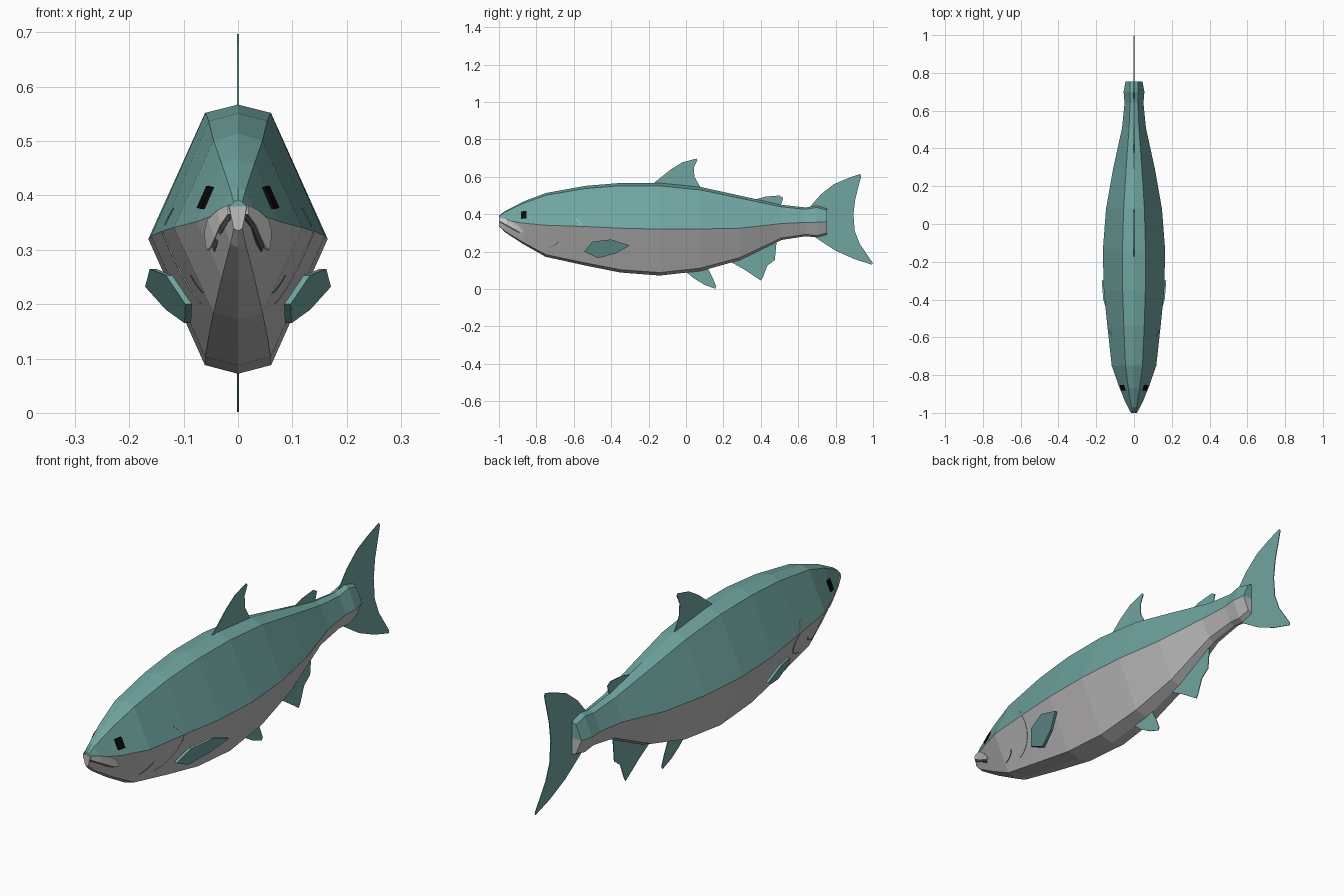
import bpy, bmesh, math
from mathutils import Vector

if "Cube" in bpy.data.objects:
    bpy.data.objects.remove(bpy.data.objects["Cube"])


def material(name, r, g, b):
    m = bpy.data.materials.new(name)
    m.diffuse_color = (r, g, b, 1)
    m.use_nodes = True
    m.node_tree.nodes["Principled BSDF"].inputs["Base Color"].default_value = m.diffuse_color
    return m


TEAL = material("teal", 0.16, 0.375, 0.35)
SILVER = material("silver grey", 0.52, 0.51, 0.51)
WHITE = material("pale white", 0.88, 0.88, 0.87)
DARK = material("mouth grey", 0.10, 0.10, 0.10)
BLACK = material("eye black", 0.003, 0.003, 0.003)

# Body stations: y, top, bottom, side line height, half width, ridge half width, ridge drop
STATIONS = [
    (-1.00, 0.392, 0.335, 0.380, 0.016, 0.008, 0.004),
    (-0.97, 0.415, 0.305, 0.368, 0.032, 0.014, 0.005),
    (-0.87, 0.467, 0.240, 0.352, 0.076, 0.030, 0.009),
    (-0.75, 0.513, 0.172, 0.341, 0.118, 0.045, 0.012),
    (-0.54, 0.551, 0.126, 0.334, 0.141, 0.054, 0.014),
    (-0.35, 0.567, 0.088, 0.325, 0.160, 0.060, 0.015),
    (-0.14, 0.567, 0.072, 0.320, 0.165, 0.061, 0.016),
    (0.08, 0.545, 0.096, 0.321, 0.148, 0.055, 0.016),
    (0.29, 0.499, 0.155, 0.325, 0.111, 0.042, 0.014),
    (0.51, 0.450, 0.262, 0.350, 0.063, 0.026, 0.011),
    (0.64, 0.436, 0.282, 0.356, 0.050, 0.021, 0.010),
    (0.70, 0.446, 0.276, 0.357, 0.055, 0.022, 0.010),
    (0.755, 0.430, 0.290, 0.360, 0.045, 0.020, 0.010),
]


def finish(name, bm, mats):
    bmesh.ops.recalc_face_normals(bm, faces=bm.faces)
    me = bpy.data.meshes.new(name)
    bm.to_mesh(me)
    bm.free()
    for m in mats:
        me.materials.append(m)
    ob = bpy.data.objects.new(name, me)
    bpy.context.collection.objects.link(ob)
    return ob


def half_profile(s):
    y, top, bot, mid, w, r, d = s
    return [(0, top), (r, top - d), (w, mid), (r, bot + d), (0, bot)]


def surface_x(y, z):
    """Half width of the body at a given length and height."""
    y = min(max(y, STATIONS[0][0]), STATIONS[-1][0])
    for a, b in zip(STATIONS, STATIONS[1:]):
        if a[0] <= y <= b[0]:
            t = (y - a[0]) / (b[0] - a[0])
            s = [p + (q - p) * t for p, q in zip(a, b)]
            break
    prof = half_profile(s)
    for (x0, z0), (x1, z1) in zip(prof, prof[1:]):
        if z1 <= z <= z0:
            return x0 + (x1 - x0) * (z0 - z) / (z0 - z1)
    return 0.0


# Body: lofted eight-sided rings, teal back and silver belly
bm = bmesh.new()
rings = []
for s in STATIONS:
    p = half_profile(s)
    ring = p + [(-x, z) for x, z in p[3:0:-1]]
    rings.append([bm.verts.new((x, s[0], z)) for x, z in ring])
for a, b in zip(rings, rings[1:]):
    for i in range(8):
        j = (i + 1) % 8
        f = bm.faces.new((a[i], a[j], b[j], b[i]))
        f.material_index = 0 if i in (0, 1, 6, 7) else 1
for ring, lower in ((rings[0], 1), (rings[-1], 1)):
    bm.faces.new([ring[i] for i in (6, 7, 0, 1, 2)])
    bm.faces.new([ring[i] for i in (2, 3, 4, 5, 6)]).material_index = lower
finish("body", bm, [TEAL, SILVER])


# Fins: flat outlines in y and z, placed by a function that gives x
def fin(name, outline, thick=0.003, place=lambda y, z: 0.0, mirror=False):
    bm = bmesh.new()
    sides = []
    for dx in (-thick / 2, thick / 2):
        sides.append([bm.verts.new((place(y, z) + dx, y, z)) for y, z in outline])
    a, b = sides
    bm.faces.new(a)
    bm.faces.new(b[::-1])
    n = len(outline)
    for i in range(n):
        j = (i + 1) % n
        bm.faces.new((a[i], b[i], b[j], a[j]))
    ob = finish(name, bm, [TEAL])
    if mirror:
        ob.modifiers.new("Mirror", 'MIRROR')
    return ob


fin("tail_fin", [(0.655, 0.43), (0.72, 0.505), (0.79, 0.56), (0.86, 0.59), (0.93, 0.615),
                 (0.937, 0.605), (0.905, 0.48), (0.895, 0.40), (0.902, 0.31), (0.93, 0.24),
                 (0.998, 0.14), (0.995, 0.13), (0.90, 0.16), (0.80, 0.205), (0.73, 0.25),
                 (0.67, 0.29)])
fin("dorsal_fin", [(-0.18, 0.56), (-0.08, 0.64), (-0.02, 0.677), (0.055, 0.697), (0.061, 0.69),
                   (0.042, 0.65), (0.045, 0.60), (0.08, 0.54), (-0.05, 0.53)])
fin("rear_back_fin", [(0.36, 0.475), (0.42, 0.493), (0.50, 0.50), (0.52, 0.487),
                      (0.505, 0.44), (0.42, 0.455)])
fin("belly_fin", [(-0.01, 0.10), (0.045, 0.055), (0.10, 0.022), (0.155, 0.002), (0.162, 0.012),
                  (0.145, 0.055), (0.115, 0.115)])
fin("rear_belly_fin", [(0.23, 0.15), (0.31, 0.105), (0.40, 0.045), (0.41, 0.06), (0.435, 0.125),
                       (0.475, 0.155), (0.485, 0.26), (0.36, 0.20)])
fin("side_fin", [(-0.545, 0.20), (-0.50, 0.253), (-0.40, 0.265), (-0.30, 0.232),
                 (-0.375, 0.19), (-0.47, 0.165)], 0.012,
    lambda y, z: 0.085 + 0.241 * (y + 0.53) + 0.472 * (z - 0.18), True)


# Thin plates that follow the body, given as pairs of (y, z) edge points
def plate(name, pairs, mat, lift=0.004):
    bm = bmesh.new()
    rows = []
    for pair in pairs:
        inner = [bm.verts.new((surface_x(y, z) - 0.004, y, z)) for y, z in pair]
        outer = [bm.verts.new((surface_x(y, z) + lift, y, z)) for y, z in pair]
        rows.append(inner + outer[::-1])
    for a, b in zip(rows, rows[1:]):
        for i in range(4):
            j = (i + 1) % 4
            bm.faces.new((a[i], a[j], b[j], b[i]))
    bm.faces.new(rows[0])
    bm.faces.new(rows[-1][::-1])
    ob = finish(name, bm, [mat])
    ob.modifiers.new("Mirror", 'MIRROR')
    return ob


# Eyes
plate("eye", [((-0.882, 0.415), (-0.882, 0.375)), ((-0.853, 0.417), (-0.853, 0.377))], BLACK, 0.006)

# Mouth: pale lip with a dark gap below it
lip = [(-0.998, 0.382, 0.366), (-0.96, 0.373, 0.345), (-0.92, 0.356, 0.322),
       (-0.89, 0.334, 0.306), (-0.87, 0.308, 0.300)]
plate("lip", [((y, t), (y, b)) for y, t, b in lip], WHITE)
plate("mouth_gap", [((y, b), (y, b - 0.009)) for y, t, b in lip[:-1]], DARK, 0.002)

# Snout tip
bm = bmesh.new()
bmesh.ops.create_cone(bm, cap_ends=True, segments=6, radius1=0.013, radius2=0.008, depth=0.03)
for v in bm.verts:
    v.co += Vector((0, -0.985, 0.378))
finish("snout_tip", bm, [WHITE])


# Gill lines: narrow arcs behind the head
def gill(name, y0, zc, depth, height, a0, a1, mat):
    pairs = []
    for k in range(9):
        a = math.radians(a0 + (a1 - a0) * k / 8)
        y, z = y0 + depth * math.cos(a), zc + height * math.sin(a)
        pairs.append(((y, z), (y + 0.005, z)))
    plate(name, pairs, mat, 0.002)


gill("gill_line", -0.67, 0.30, 0.12, 0.10, -80, 50, SILVER)
gill("cheek_line", -0.76, 0.27, 0.08, 0.05, -80, -20, DARK)
